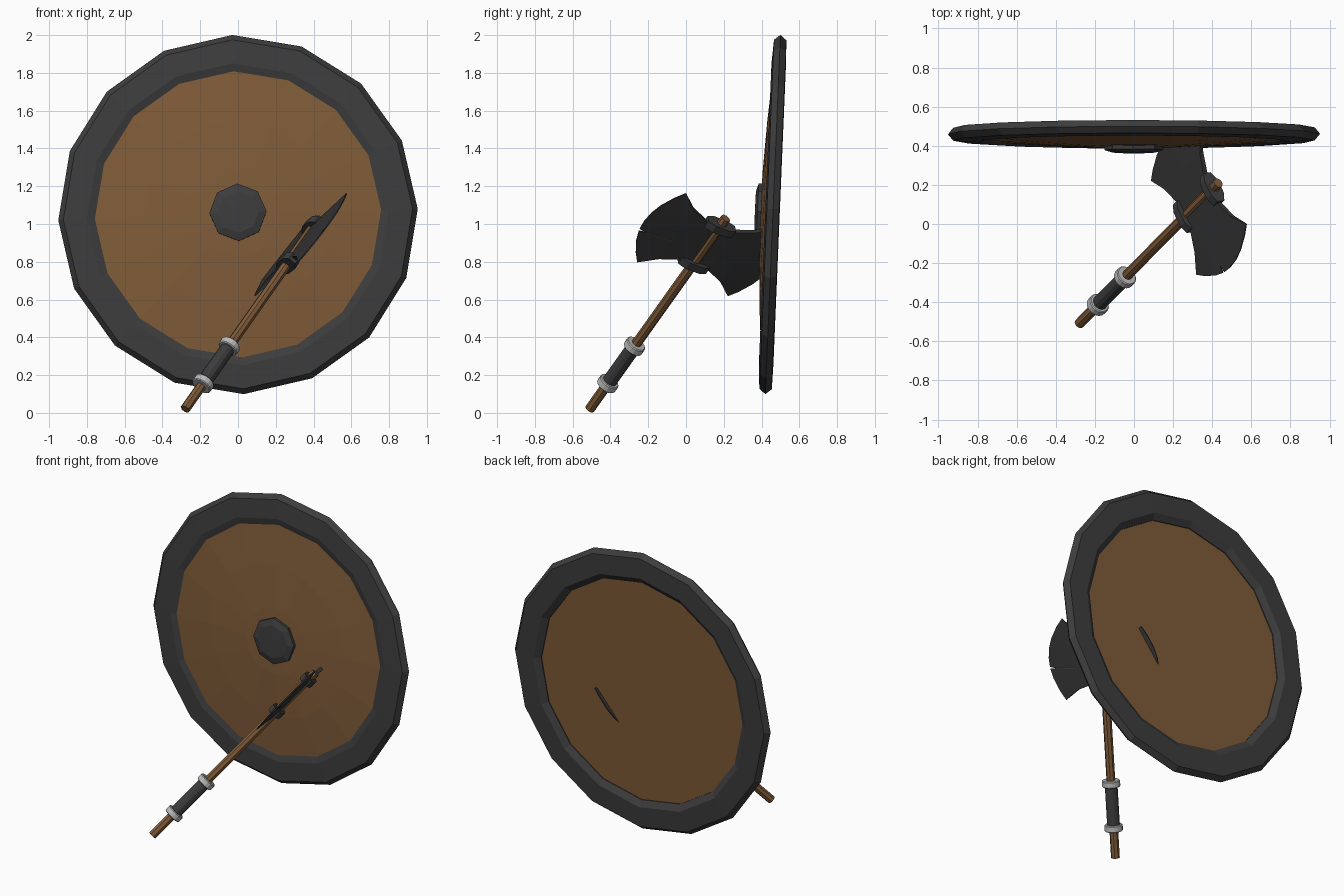
import bpy, bmesh, math
from mathutils import Matrix, Vector

if "Cube" in bpy.data.objects:
    bpy.data.objects.remove(bpy.data.objects["Cube"])


def material(name, rgb):
    m = bpy.data.materials.new(name)
    m.diffuse_color = (*rgb, 1)
    m.use_nodes = True
    m.node_tree.nodes["Principled BSDF"].inputs["Base Color"].default_value = m.diffuse_color
    return m


WOOD = material("brown wood", (0.215, 0.105, 0.040))
IRON = material("dark iron", (0.046, 0.046, 0.046))
BLADE = material("blade iron", (0.036, 0.036, 0.036))
STEEL = material("pale steel", (0.50, 0.50, 0.50))


def frame(x, y, z, origin):
    m = Matrix((x, y, z)).transposed().to_4x4()
    m.translation = origin
    return m


def finish(name, bm, mat, matrix):
    bmesh.ops.remove_doubles(bm, verts=bm.verts, dist=1e-5)
    bmesh.ops.recalc_face_normals(bm, faces=bm.faces)
    me = bpy.data.meshes.new(name)
    bm.to_mesh(me)
    bm.free()
    me.materials.append(mat)
    ob = bpy.data.objects.new(name, me)
    ob.matrix_world = matrix
    bpy.context.collection.objects.link(ob)
    return ob


def lathe(name, profile, sides, mat, matrix, turn=0.0, closed=False):
    """Revolve (radius, height) points round local z."""
    bm = bmesh.new()
    rings = []
    for r, h in profile:
        if r == 0:
            rings.append([bm.verts.new((0, 0, h))] * sides)
        else:
            rings.append([bm.verts.new((r * math.cos(a), r * math.sin(a), h))
                          for a in (turn + math.tau * i / sides for i in range(sides))])
    pairs = list(zip(rings, rings[1:])) + ([(rings[-1], rings[0])] if closed else [])
    for p, q in pairs:
        for i in range(sides):
            k = (i + 1) % sides
            bm.faces.new(list(dict.fromkeys((p[i], p[k], q[k], q[i]))))
    return finish(name, bm, mat, matrix)


# ---- shield: local x right, y up the face, z out of the front
tilt = math.radians(2.4)
up = Vector((0, math.sin(tilt), math.cos(tilt)))
out = Vector((0, -math.cos(tilt), math.sin(tilt)))
SHIELD = frame(Vector((1, 0, 0)), up, out, Vector((0, 0.46, 1.05)))
turn = math.radians(1.8)
lathe("shield_rim", [(0.952, 0), (0.925, 0.033), (0.80, 0.041), (0.75, 0.028),
                     (0.75, -0.01), (0.79, -0.036), (0.925, -0.033)],
      16, IRON, SHIELD, turn, closed=True)
lathe("shield_board", [(0, 0.066), (0.22, 0.064), (0.50, 0.050), (0.76, 0.030),
                       (0.76, -0.004), (0, -0.004)], 16, WOOD, SHIELD, turn)
lathe("shield_boss", [(0, 0.096), (0.11, 0.095), (0.152, 0.082), (0.152, 0.055), (0, 0.055)],
      8, IRON, SHIELD @ Matrix.Translation((0, 0.009, 0)), turn)

# ---- axe: local x across the blades, y through their thickness, z along the handle
u = Vector((0.497, 0.504, 0.707)).normalized()
w = Vector((0.41, -0.858, 0.317))
w = (w - w.dot(u) * u).normalized()
AXE = frame(w, u.cross(w), u, Vector((-0.28, -0.51, 0.02)))


def rod(name, r, z0, z1, sides, mat, chamfer=0.0):
    c = chamfer
    lathe(name, [(0, z0), (r - c, z0), (r, z0 + c), (r, z1 - c), (r - c, z1), (0, z1)],
          sides, mat, AXE, math.pi / sides)


rod("axe_handle", 0.027, 0, 1.43, 8, WOOD)
rod("grip_wrap", 0.040, 0.19, 0.47, 12, IRON)
rod("lower_grip_ring", 0.056, 0.17, 0.212, 16, STEEL, 0.005)
rod("upper_grip_ring", 0.056, 0.45, 0.492, 16, STEEL, 0.005)

# double blade: rows run outward, columns follow the flaring width
HEAD = 1.232
ROWS = [(0.0, 0.130, 0.015), (0.095, 0.143, 0.014), (0.19, 0.184, 0.012), (0.281, 0.257, 0.003)]
COLS = [-1, -0.8, -0.5, -0.265, -0.24, -0.215, 0, 0.25, 0.5, 0.8, 1]


def blade_row(bm, j, face):
    r, half, thick = ROWS[abs(j)]
    row = []
    for f in COLS:
        x = r
        if abs(j) == 3:
            x += 0.108 * (1 - f * f)            # curved cutting edge
            if j == 3 and f == -0.24:
                x -= 0.04                       # small nick in the near blade
        row.append(bm.verts.new((math.copysign(x, j), face * thick, HEAD + f * half)))
    return row


bm = bmesh.new()
front, back = [[blade_row(bm, j, s) for j in range(-3, 4)] for s in (1, -1)]
for side in (front, back):
    for a, b in zip(side, side[1:]):
        for i in range(len(COLS) - 1):
            bm.faces.new((a[i], a[i + 1], b[i + 1], b[i]))
for j in range(6):                              # top and bottom edges
    for i in (0, -1):
        bm.faces.new((front[j][i], front[j + 1][i], back[j + 1][i], back[j][i]))
for j in (0, -1):                               # cutting edges
    for i in range(len(COLS) - 1):
        bm.faces.new((front[j][i], front[j][i + 1], back[j][i + 1], back[j][i]))
finish("axe_blades", bm, BLADE, AXE)

# brackets clamping the head to the handle
PLATE = [(0.085, 0.022), (0.042, 0.043), (-0.042, 0.043), (-0.085, 0.022),
         (-0.085, -0.022), (-0.042, -0.043), (0.042, -0.043), (0.085, -0.022)]
for name, s in (("lower_bracket", -0.14), ("upper_bracket", 0.135)):
    bm = bmesh.new()
    base = bm.faces.new([bm.verts.new((x, y, HEAD + s - 0.022)) for x, y in PLATE])
    ext = bmesh.ops.extrude_face_region(bm, geom=[base], use_keep_orig=True)
    bmesh.ops.translate(bm, vec=(0, 0, 0.044),
                        verts=[g for g in ext["geom"] if isinstance(g, bmesh.types.BMVert)])
    finish(name, bm, IRON, AXE)
